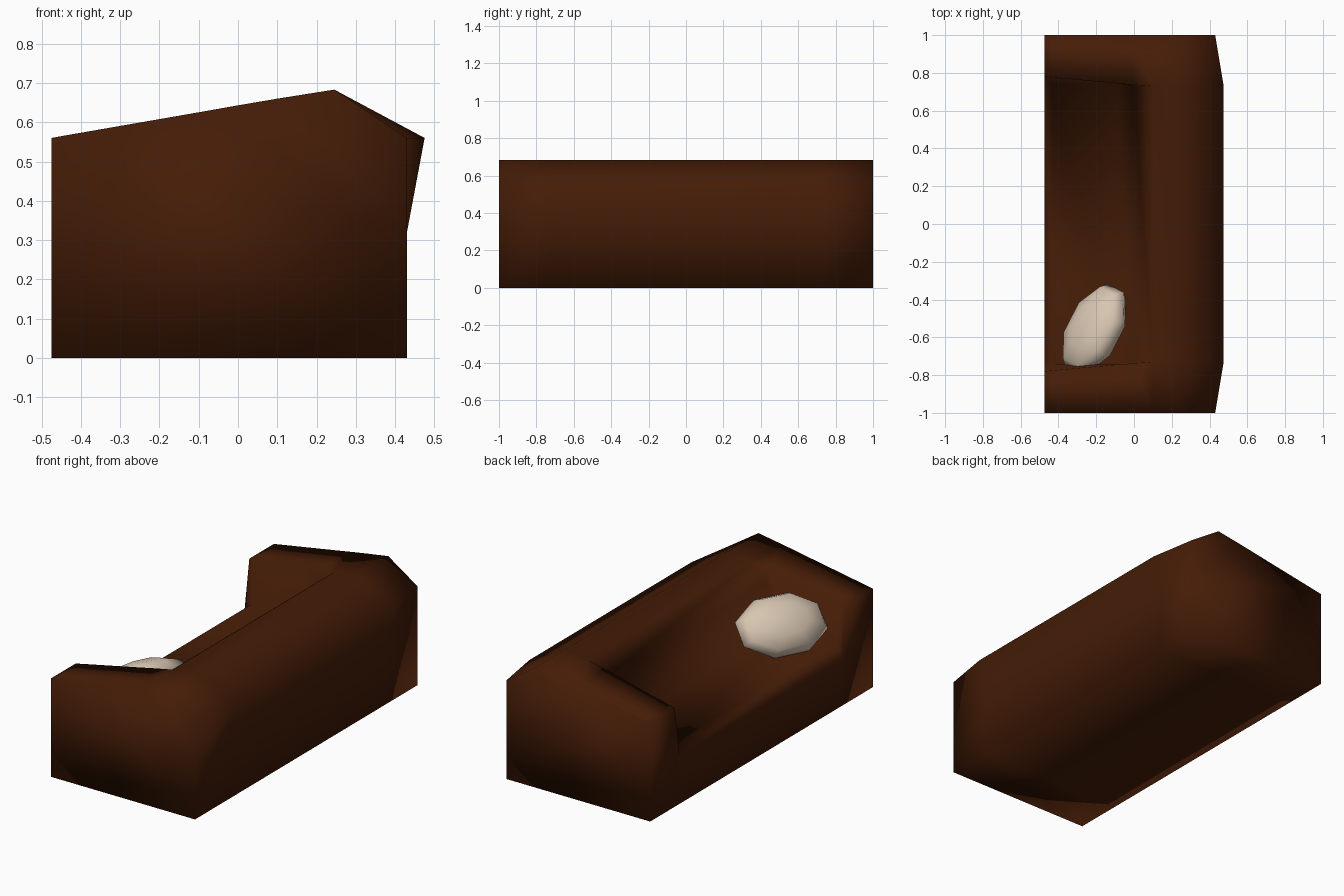
import bpy, bmesh, math
from mathutils import Vector, Matrix

if "Cube" in bpy.data.objects:
    bpy.data.objects.remove(bpy.data.objects["Cube"])


def material(name, rgb):
    m = bpy.data.materials.new(name)
    m.diffuse_color = (*rgb, 1)
    m.use_nodes = True
    m.node_tree.nodes["Principled BSDF"].inputs["Base Color"].default_value = m.diffuse_color
    return m


def finish(name, bm, mat):
    bmesh.ops.recalc_face_normals(bm, faces=bm.faces[:])
    for f in bm.faces:
        f.smooth = True
    me = bpy.data.meshes.new(name)
    bm.to_mesh(me)
    bm.free()
    me.materials.append(mat)
    ob = bpy.data.objects.new(name, me)
    bpy.context.collection.objects.link(ob)
    return ob


brown = material("brown leather", (0.058, 0.0115, 0.002))
cream = material("cream fabric", (0.68, 0.56, 0.44))

# Sofa cross-sections along y, opening towards -x
ARM = [(0.10, 0.66), (0.0, 0.643), (-0.09, 0.627), (-0.43, 0.568), (-0.475, 0.56)]
SEAT = [(0.10, 0.66), (0.0, 0.58), (-0.09, 0.33), (-0.43, 0.33), (-0.475, 0.27)]


def section(y, back_x, top, top_y):
    outer = [(-0.475, 0), (0.43, 0), (0.43, 0.32), (back_x, 0.56), (0.245, 0.683)]
    return [(x, y, z) for x, z in outer] + [(x, ty, z) for (x, z), ty in zip(top, top_y)]


half = [section(-1, 0.43, ARM, [-1] * 5),                                      # outer end
        section(-0.73, 0.475, ARM, [-0.73, -0.737, -0.745, -0.775, -0.78]),    # inner rim of arm
        section(-0.73, 0.475, SEAT, [-0.73, -0.73, -0.735, -0.74, -0.735])]    # foot of arm at seat
rings = half + [[(x, -y, z) for x, y, z in r] for r in reversed(half)]

bm = bmesh.new()
cache = {}


def vert(co):
    key = tuple(round(c, 4) for c in co)
    if key not in cache:
        cache[key] = bm.verts.new(co)
    return cache[key]


def face(cos):
    vs = list(dict.fromkeys(vert(c) for c in cos))
    if len(vs) > 2:
        bm.faces.new(vs)


for a, b in zip(rings, rings[1:]):
    for i in range(len(a)):
        j = (i + 1) % len(a)
        face([a[i], a[j], b[j], b[i]])
face(rings[0])
face(rings[-1])
finish("sofa_body", bm, brown)

# Pillow leaning into the corner of back and arm
bm = bmesh.new()
bmesh.ops.create_uvsphere(bm, u_segments=8, v_segments=6, radius=1)
normal = Vector((-0.87, 0.45, 1.0)).normalized()
long_axis = Vector((0.45, 0.87, 0)).normalized()
mid_axis = normal.cross(long_axis)
rot = Matrix((long_axis, mid_axis, normal)).transposed().to_4x4()
m = (Matrix.Translation((-0.21, -0.557, 0.45)) @ rot
     @ Matrix.Diagonal((0.265, 0.18, 0.1, 1)) @ Matrix.Rotation(math.pi / 8, 4, 'Z'))
bmesh.ops.transform(bm, matrix=m, verts=bm.verts[:])
finish("pillow", bm, cream)
